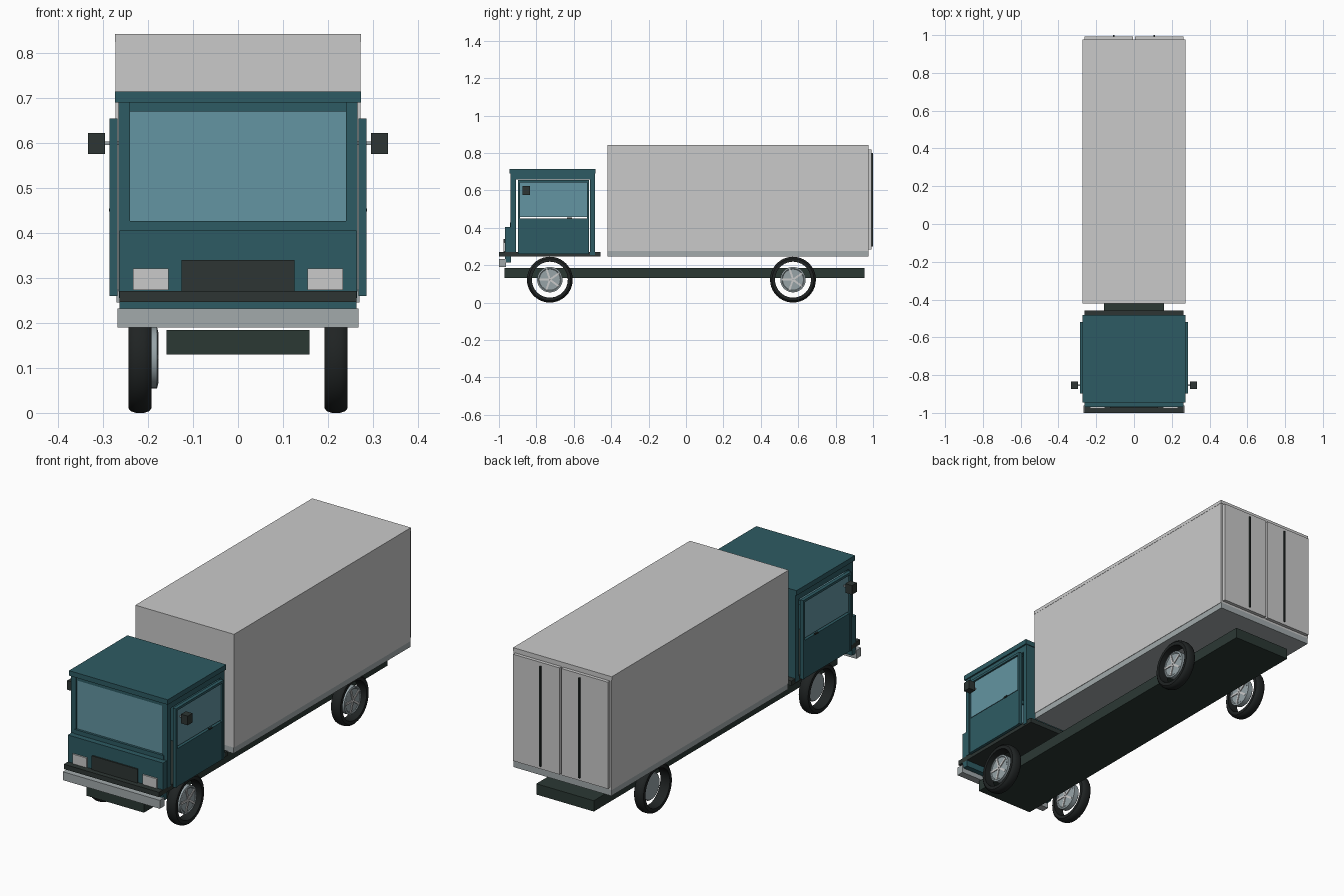
import bpy, bmesh, math
from mathutils import Matrix

if "Cube" in bpy.data.objects:
    bpy.data.objects.remove(bpy.data.objects["Cube"])


def material(name, r, g, b):
    m = bpy.data.materials.new(name)
    m.diffuse_color = (r, g, b, 1)
    m.use_nodes = True
    m.node_tree.nodes["Principled BSDF"].inputs["Base Color"].default_value = m.diffuse_color
    return m


TEAL = material("teal paint", 0.027, 0.105, 0.125)
GLASS = material("window glass", 0.125, 0.30, 0.36)
WHITE = material("light grey panel", 0.59, 0.59, 0.59)
DARK = material("dark trim", 0.026, 0.036, 0.033)
STEEL = material("grey metal", 0.36, 0.40, 0.41)
HUB = material("blue grey hub", 0.31, 0.37, 0.39)
RUBBER = material("tyre rubber", 0.014, 0.017, 0.017)
CHASSIS = material("dark green chassis", 0.024, 0.040, 0.034)


def finish(name, bm, mat):
    bmesh.ops.recalc_face_normals(bm, faces=bm.faces[:])
    me = bpy.data.meshes.new(name)
    bm.to_mesh(me)
    bm.free()
    me.materials.append(mat)
    ob = bpy.data.objects.new(name, me)
    bpy.context.collection.objects.link(ob)
    return ob


def box(name, x, y, z, mat):
    """Block from (min, max) ranges on each axis."""
    bm = bmesh.new()
    bmesh.ops.create_cube(bm, size=1)
    for v in bm.verts:
        v.co = [a + (b - a) * (c + 0.5) for (a, b), c in zip((x, y, z), v.co)]
    return finish(name, bm, mat)


def pair(name, x, y, z, mat):
    """Block repeated on both sides of the truck."""
    box(name + "_right", x, y, z, mat)
    box(name + "_left", (-x[1], -x[0]), y, z, mat)


def lathe(name, profile, loc, mat, steps=40):
    """Closed (x, radius) profile turned around the x axis."""
    bm = bmesh.new()
    rings = []
    for i in range(steps):
        a = 2 * math.pi * i / steps
        rings.append([bm.verts.new((loc[0] + x, loc[1] + r * math.cos(a),
                                    loc[2] + r * math.sin(a))) for x, r in profile])
    n = len(profile)
    for i in range(steps):
        p, q = rings[i], rings[(i + 1) % steps]
        for j in range(n):
            k = (j + 1) % n
            bm.faces.new((p[j], p[k], q[k], q[j]))
    ob = finish(name, bm, mat)
    bpy.context.view_layer.objects.active = ob
    ob.select_set(True)
    bpy.ops.object.shade_smooth_by_angle(angle=math.radians(35))
    ob.select_set(False)
    return ob


# Chassis and cargo body
box("chassis", (-0.159, 0.159), (-0.97, 0.955), (0.13, 0.184), CHASSIS)
box("cargo_floor_rail", (-0.27, 0.27), (-0.42, 0.975), (0.245, 0.275), STEEL)
box("cargo_body", (-0.272, 0.272), (-0.42, 0.975), (0.275, 0.825), WHITE)
box("cargo_roof", (-0.273, 0.273), (-0.421, 0.976), (0.825, 0.842), WHITE)
pair("cargo_door", (0.005, 0.262), (0.975, 0.992), (0.285, 0.818), WHITE)
pair("door_lock_bar", (0.104, 0.112), (0.992, 1.0), (0.30, 0.80), DARK)

# Cab shell
box("cab_floor", (-0.263, 0.263), (-1.0, -0.457), (0.247, 0.271), DARK)
box("bumper", (-0.268, 0.268), (-1.0, -0.962), (0.19, 0.232), STEEL)
box("cab_front_panel", (-0.263, 0.263), (-0.968, -0.935), (0.215, 0.405), TEAL)
box("cab_rear_wall", (-0.265, 0.265), (-0.512, -0.487), (0.255, 0.69), TEAL)
box("cab_roof", (-0.273, 0.273), (-0.945, -0.483), (0.69, 0.715), TEAL)
pair("roof_side_beam", (0.24, 0.265), (-0.935, -0.487), (0.658, 0.69), TEAL)
pair("front_pillar", (0.24, 0.266), (-0.937, -0.908), (0.27, 0.69), TEAL)
box("windscreen_top_bar", (-0.24, 0.24), (-0.932, -0.91), (0.67, 0.69), TEAL)
box("windscreen_bottom_bar", (-0.247, 0.247), (-0.94, -0.91), (0.405, 0.427), TEAL)
box("windscreen", (-0.24, 0.24), (-0.928, -0.918), (0.427, 0.67), GLASS)

# Front fittings
box("grille", (-0.126, 0.126), (-0.975, -0.968), (0.271, 0.34), DARK)
pair("headlight", (0.154, 0.233), (-0.976, -0.968), (0.273, 0.321), WHITE)

# Cab doors, windows, handles and mirrors
pair("door_panel", (0.268, 0.283), (-0.895, -0.522), (0.26, 0.45), TEAL)
pair("door_window", (0.27, 0.277), (-0.887, -0.53), (0.457, 0.643), GLASS)
pair("door_front_frame", (0.268, 0.286), (-0.898, -0.887), (0.26, 0.655), TEAL)
pair("door_rear_frame", (0.268, 0.286), (-0.53, -0.519), (0.26, 0.655), TEAL)
pair("door_top_frame", (0.268, 0.286), (-0.898, -0.519), (0.643, 0.655), TEAL)
pair("door_handle", (0.28, 0.287), (-0.635, -0.61), (0.448, 0.455), DARK)
pair("mirror_arm", (0.266, 0.298), (-0.857, -0.85), (0.596, 0.603), STEEL)
pair("mirror", (0.296, 0.333), (-0.873, -0.835), (0.576, 0.622), DARK)

# Wheels: thin tyre ring, separate hub with five spokes on its +x face
tyre = [(-0.026, 0.096), (-0.026, 0.112), (-0.020, 0.119), (-0.009, 0.1225),
        (0.009, 0.1225), (0.020, 0.119), (0.026, 0.112), (0.026, 0.096)]
hub = [(-0.017, 0.001), (-0.017, 0.064), (-0.013, 0.068),
       (0.013, 0.068), (0.015, 0.060), (0.012, 0.056), (0.012, 0.001)]
for end, y in (("front", -0.728), ("rear", 0.572)):
    for side, tx, hx in (("right", 0.218, 0.222), ("left", -0.218, -0.193)):
        tag = end + "_" + side
        lathe("tyre_" + tag, tyre, (tx, y, 0.1225), RUBBER)
        lathe("hub_" + tag, hub, (hx, y, 0.1225), HUB)
        bm = bmesh.new()
        for i in range(5):
            turn = Matrix.Rotation(2 * math.pi * i / 5 + 0.3, 4, 'X')
            bmesh.ops.create_cube(bm, size=1, matrix=Matrix.Translation(
                (hx + 0.013, y, 0.1225)) @ turn @ Matrix.Translation((0, 0, 0.031))
                @ Matrix.Diagonal((0.006, 0.010, 0.056, 1)))
        finish("spokes_" + tag, bm, WHITE)
